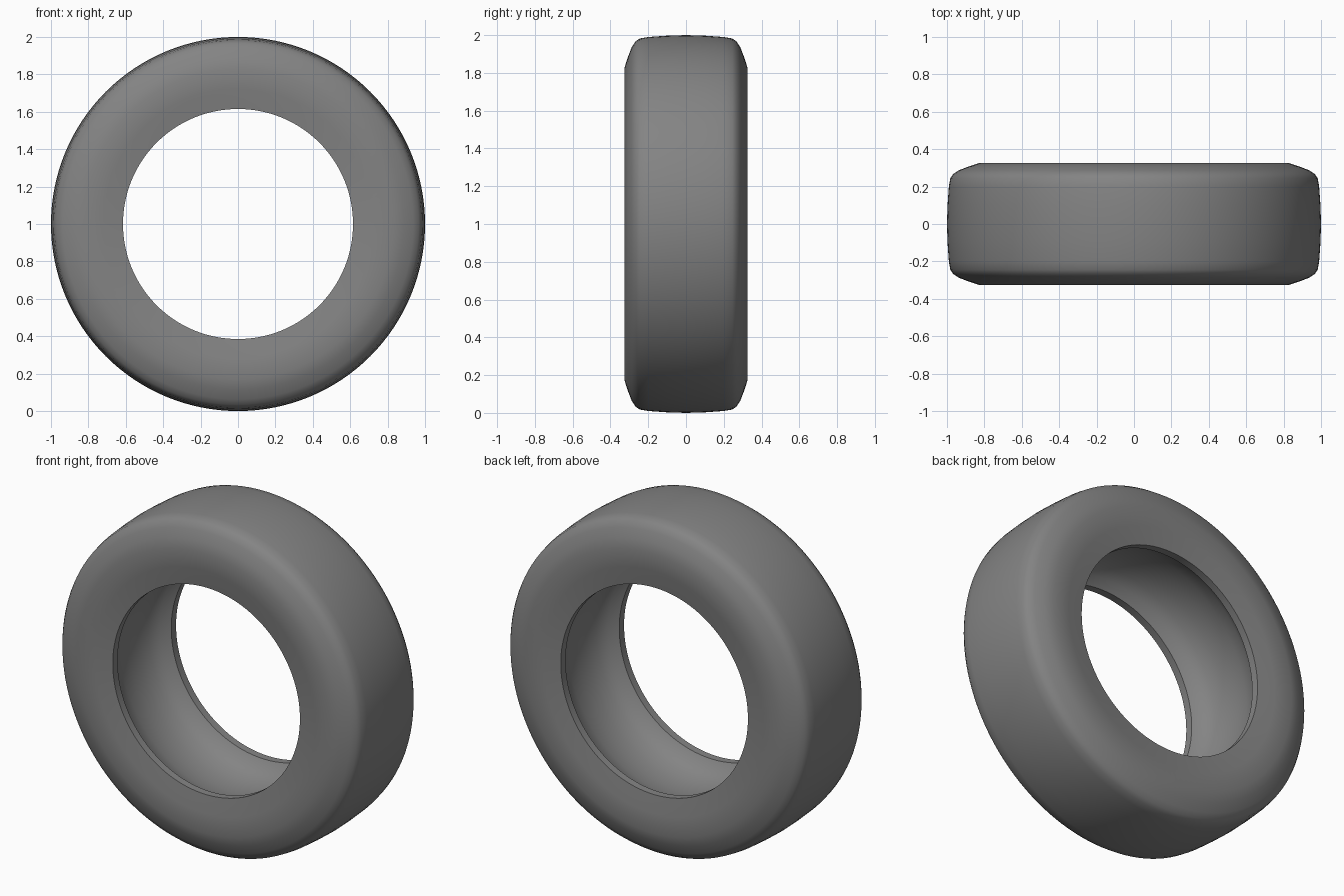
import bpy, bmesh
from math import radians, pi
from mathutils import Vector, Matrix

if "Cube" in bpy.data.objects:
    bpy.data.objects.remove(bpy.data.objects["Cube"])

SEGMENTS = 128

# Half cross-sections as (y, radius), from bead to crown
outer = [(.297, .615), (.313, .72), (.325, .83), (.307, .885), (.287, .937),
         (.268, .966), (.245, .982), (.20, .990), (.10, .997)]
inner = [(.252, .615), (.22, .665), (.16, .70), (.08, .72)]


def mirrored(half, crown):
    """Full cross-section curve from the +y bead to the -y bead."""
    return half + [(0, crown)] + [(-y, r) for y, r in reversed(half)]


# Closed cross-section: outside skin, then back along the inner liner
section = mirrored(outer, 1.0) + mirrored(inner, .725)[::-1]

# Revolve the section around the axle
bm = bmesh.new()
rings = []
for i in range(SEGMENTS):
    rot = Matrix.Rotation(2 * pi * i / SEGMENTS, 3, 'Y')
    rings.append([bm.verts.new(rot @ Vector((0, y, r)) + Vector((0, 0, 1)))
                  for y, r in section])
n = len(section)
for i in range(SEGMENTS):
    a, b = rings[i], rings[(i + 1) % SEGMENTS]
    for j in range(n):
        k = (j + 1) % n
        bm.faces.new((a[j], a[k], b[k], b[j]))
bmesh.ops.recalc_face_normals(bm, faces=bm.faces)

mesh = bpy.data.meshes.new("tire")
bm.to_mesh(mesh)
bm.free()
tire = bpy.data.objects.new("tire", mesh)
bpy.context.collection.objects.link(tire)

# Dark grey rubber
rubber = bpy.data.materials.new("rubber")
rubber.diffuse_color = (.23, .23, .23, 1)
rubber.use_nodes = True
rubber.node_tree.nodes["Principled BSDF"].inputs["Base Color"].default_value = rubber.diffuse_color
mesh.materials.append(rubber)

# Smooth skin with crisp bead edges
bpy.context.view_layer.objects.active = tire
tire.select_set(True)
bpy.ops.object.shade_smooth_by_angle(angle=radians(40))
